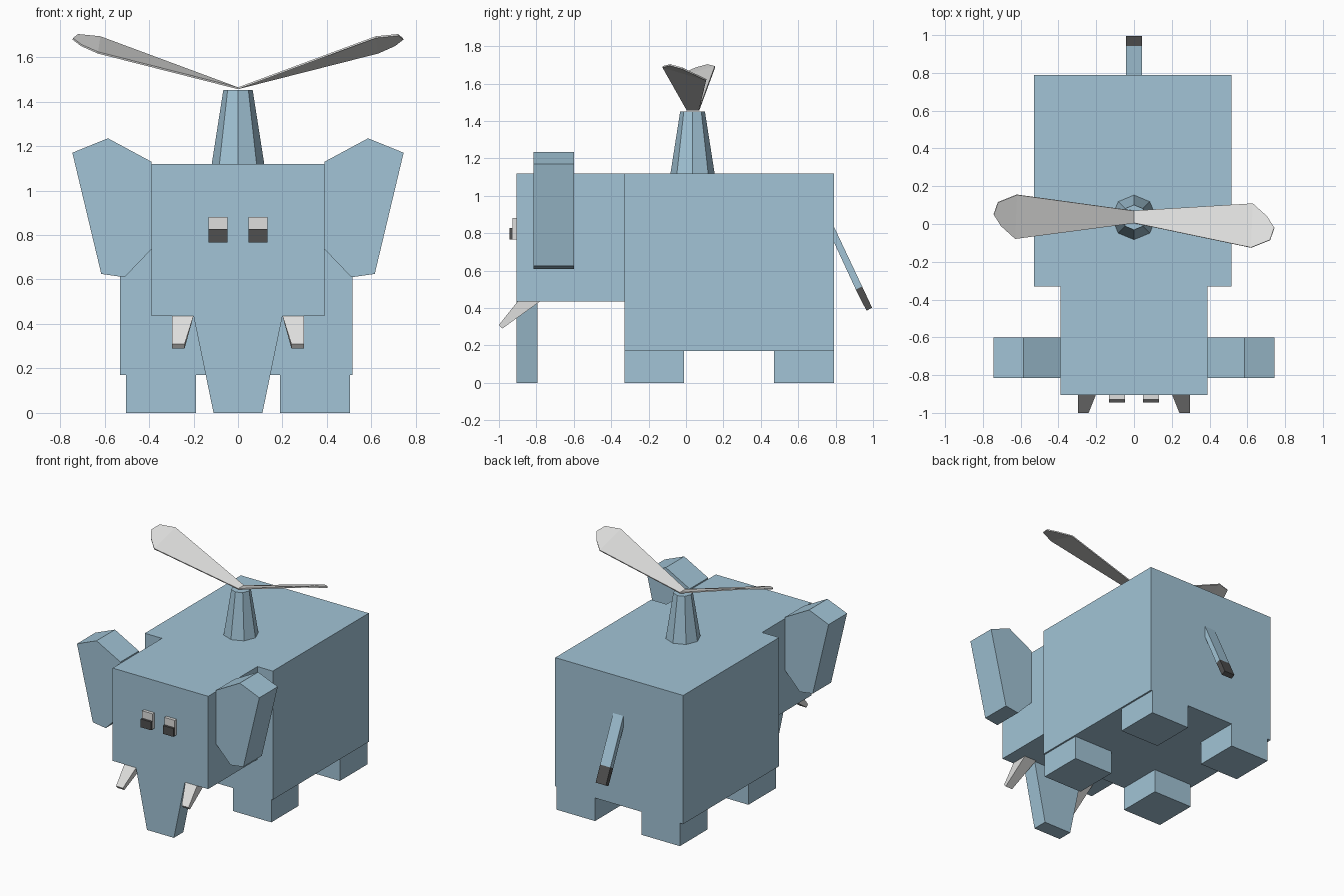
import bpy, bmesh, math
from mathutils import Vector

old = bpy.data.objects.get("Cube")
if old:
    bpy.data.objects.remove(old)


def material(name, rgb):
    mat = bpy.data.materials.new(name)
    mat.use_nodes = True
    mat.diffuse_color = (*rgb, 1)
    mat.node_tree.nodes["Principled BSDF"].inputs["Base Color"].default_value = (*rgb, 1)
    return mat


BLUE = material("soft blue", (0.36, 0.55, 0.67))
WHITE = material("off white", (0.74, 0.74, 0.73))
DARK = material("dark grey", (0.08, 0.08, 0.08))


def finish(name, bm, mat):
    bmesh.ops.recalc_face_normals(bm, faces=bm.faces)
    mesh = bpy.data.meshes.new(name)
    bm.to_mesh(mesh)
    bm.free()
    mesh.materials.append(mat)
    obj = bpy.data.objects.new(name, mesh)
    bpy.context.collection.objects.link(obj)
    return obj


def loft(name, ring_a, ring_b, mat):
    """Closed solid between two rings with equal point counts."""
    bm = bmesh.new()
    a = [bm.verts.new(p) for p in ring_a]
    b = [bm.verts.new(p) for p in ring_b]
    n = len(a)
    bm.faces.new(a)
    bm.faces.new(b)
    for i in range(n):
        j = (i + 1) % n
        bm.faces.new((a[i], a[j], b[j], b[i]))
    return finish(name, bm, mat)


def rect(x0, x1, y0, y1, z):
    return [(x0, y0, z), (x1, y0, z), (x1, y1, z), (x0, y1, z)]


def box(name, xs, ys, zs, mat):
    return loft(name, rect(*xs, *ys, zs[0]), rect(*xs, *ys, zs[1]), mat)


def side_span(side, a, b):
    return sorted((side * a, side * b))


# Body, head and tapered trunk
box("body", (-0.53, 0.515), (-0.33, 0.79), (0.17, 1.12), BLUE)
box("head", (-0.39, 0.39), (-0.905, -0.33), (0.435, 1.12), BLUE)
loft("trunk", rect(-0.11, 0.11, -0.905, -0.795, 0),
     rect(-0.2, 0.2, -0.905, -0.795, 0.435), BLUE)

EAR = [(0.39, 1.13), (0.585, 1.235), (0.745, 1.17),
       (0.615, 0.625), (0.51, 0.61), (0.39, 0.735)]

for side, label in ((1, "left"), (-1, "right")):
    # Legs
    for end, y in (("front", -0.33), ("back", 0.47)):
        box(f"{end}_{label}_leg", side_span(side, 0.19, 0.503), (y, y + 0.32), (0, 0.17), BLUE)
    # Ear slab
    loft(f"{label}_ear", [(side * x, -0.815, z) for x, z in EAR],
         [(side * x, -0.6, z) for x, z in EAR], BLUE)
    # Eye block with protruding pupil
    eye = side_span(side, 0.048, 0.133)
    box(f"{label}_eye", eye, (-0.928, -0.9), (0.767, 0.882), WHITE)
    box(f"{label}_pupil", eye, (-0.945, -0.927), (0.767, 0.828), DARK)
    # Tusk
    root = rect(side * 0.2, side * 0.297, -0.9, -0.78, 0.436)
    tip = [(side * 0.24, -1, 0.31), (side * 0.296, -1, 0.31),
           (side * 0.296, -0.983, 0.29), (side * 0.24, -0.983, 0.29)]
    loft(f"{label}_tusk", root, tip, WHITE)


# Tail with dark tip
def tail_ring(upper, lower):
    return [(x, *p) for p, x in ((upper, -0.042), (upper, 0.042), (lower, 0.042), (lower, -0.042))]


tail_mid = tail_ring((0.942, 0.515), (0.908, 0.499))
loft("tail", tail_ring((0.785, 0.848), (0.785, 0.765)), tail_mid, BLUE)
loft("tail_tip", tail_mid, tail_ring((0.995, 0.402), (0.965, 0.386)), DARK)


# Octagonal rotor mast
def octagon(radius, z):
    return [(radius * math.sin(i * math.pi / 4), 0.035 + radius * math.cos(i * math.pi / 4), z)
            for i in range(8)]


loft("rotor_mast", octagon(0.118, 1.12), octagon(0.066, 1.452), BLUE)

# Pitched rotor blades, the second turned half a circle
BLADE = [(0.63, 0.108, 1.62), (0.705, 0.04, 1.653), (0.743, -0.02, 1.682),
         (0.72, -0.085, 1.7), (0.62, -0.125, 1.69)]
for side, label in ((1, "left"), (-1, "right")):
    outline = [Vector((x, y, z)) if side > 0 else Vector((-x, 0.03 - y, z)) for x, y, z in BLADE]
    near, far = (0.07, 0.005) if side > 0 else (0.005, 0.07)
    bm = bmesh.new()
    tip = [bm.verts.new(p) for p in outline]
    hub_a = bm.verts.new((0, near, 1.46))
    hub_b = bm.verts.new((0, far, 1.46))
    bm.faces.new(tip)
    bm.faces.new((hub_a, tip[0], tip[-1], hub_b))
    blade = finish(f"{label}_blade", bm, WHITE)
    thick = blade.modifiers.new("thickness", 'SOLIDIFY')
    thick.thickness = 0.008
    thick.offset = 0
